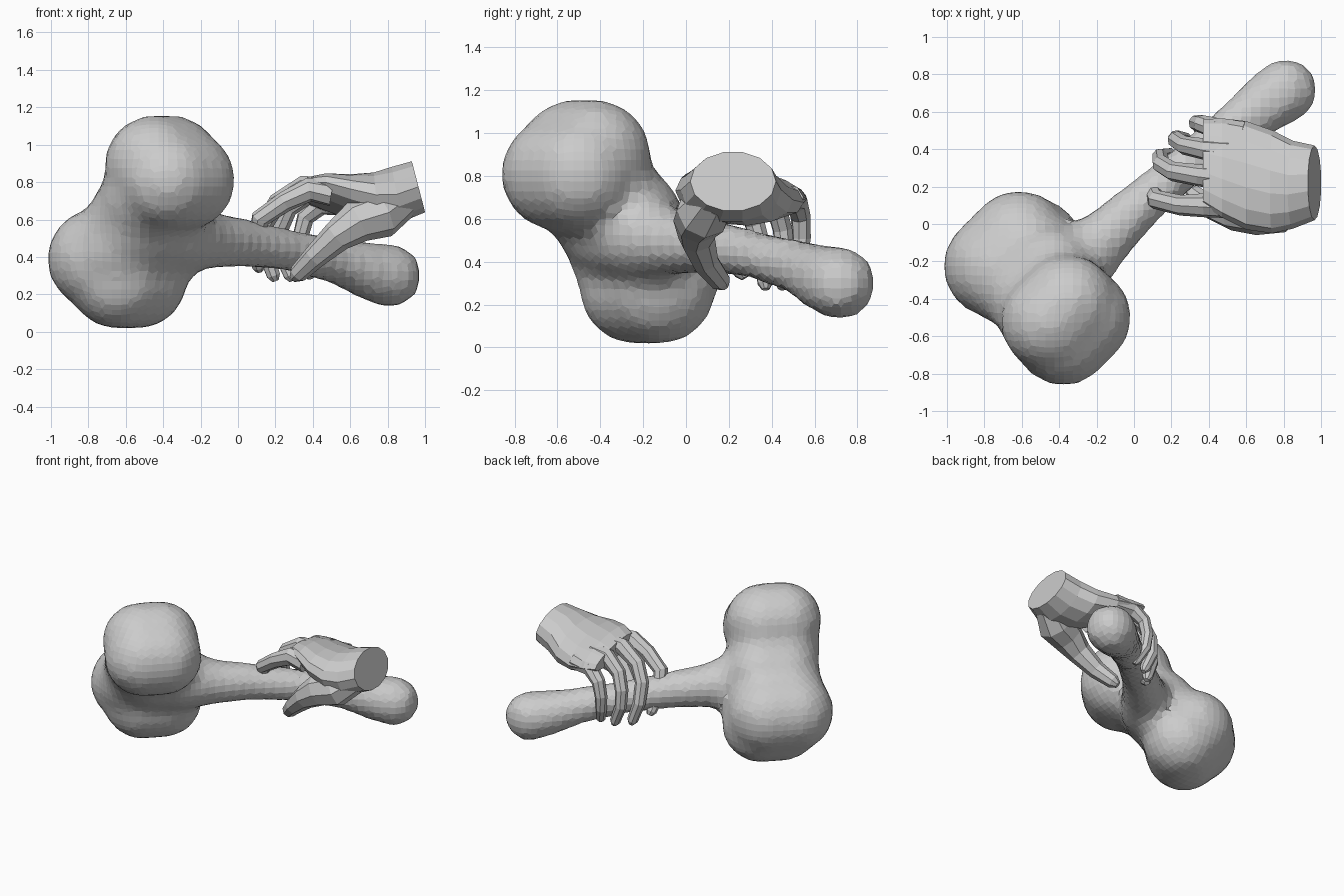
import bpy, bmesh, math
from mathutils import Vector, Matrix

if "Cube" in bpy.data.objects:
    bpy.data.objects.remove(bpy.data.objects["Cube"])


def finish(bm, name):
    bmesh.ops.recalc_face_normals(bm, faces=bm.faces)
    me = bpy.data.meshes.new(name)
    bm.to_mesh(me)
    bm.free()
    ob = bpy.data.objects.new(name, me)
    bpy.context.collection.objects.link(ob)
    return ob


def skin_rings(bm, rings):
    n = len(rings[0])
    for a, b in zip(rings, rings[1:]):
        for i in range(n):
            bm.faces.new((a[i], a[(i + 1) % n], b[(i + 1) % n], b[i]))
    bm.faces.new(rings[0])
    bm.faces.new(rings[-1])


def tube(name, pts, sides=8):
    """Faceted finger: rings along (x, y, z, radius), with a rounded tip."""
    bm = bmesh.new()
    p = [Vector(q[:3]) for q in pts]
    r = [q[3] for q in pts]
    d = (p[-1] - p[-2]).normalized()
    p.append(p[-1] + d * r[-1] * 0.8)
    r.append(r[-1] * 0.5)
    rings = []
    for i, c in enumerate(p):
        t = (p[min(i + 1, len(p) - 1)] - p[max(i - 1, 0)]).normalized()
        u = t.cross(Vector((0.3, 1, 0.2))).normalized()
        v = t.cross(u)
        rings.append([bm.verts.new(c + r[i] * (math.cos(a) * u + math.sin(a) * v))
                      for a in (2 * math.pi * k / sides for k in range(sides))])
    skin_rings(bm, rings)
    return finish(bm, name)


# bone: rounded-box lobes given as (s0, s1 along the shaft, t across, z, radius)
lobes = [(-.69, -.5, -.37, .39, .275), (-.62, -.47, -.29, .28, .27),
         (-.67, -.52, -.25, .46, .26), (-.66, -.5, -.13, .6, .25),
         (-.68, -.54, -.02, .72, .25),
         (-.69, -.55, .05, .895, .265), (-.69, -.55, .155, .81, .27)]
shaft = [(-.5, -.34, .56, .24), (-.33, -.23, .52, .21), (-.15, -.07, .49, .155),
         (.04, .11, .475, .13), (.3, .33, .43, .117), (.55, .53, .372, .13),
         (.7, .64, .325, .158), (.81, .715, .30, .175)]
balls = []
for s0, s1, t, z, r in lobes:
    for s in (s0, (s0 + s1) / 2, s1):
        balls.append(((s + t) * .7071, (s - t) * .7071, z, r))
for a, b in zip(shaft, shaft[1:]):
    balls += [tuple(a[k] + (b[k] - a[k]) * s / 6 for k in range(4)) for s in range(7)]
bm = bmesh.new()
for x, y, z, r in balls:
    bmesh.ops.create_icosphere(bm, subdivisions=3, radius=r,
                               matrix=Matrix.Translation((x, y, z)))
bone = finish(bm, "bone")
rm = bone.modifiers.new("fuse", 'REMESH')
rm.mode = 'VOXEL'
rm.voxel_size = 0.05
sm = bone.modifiers.new("soften", 'SMOOTH')
sm.factor = 0.5
sm.iterations = 5

# palm and wrist: ellipse sections (x, y, z, half width, half height, lean, roll)
sections = [(.965, .22, .775, .2, .14, -.26, 0), (.85, .21, .735, .235, .15, -.2, 0),
            (.74, .225, .71, .275, .14, -.1, -.08), (.6, .26, .72, .29, .115, 0, -.15),
            (.47, .3, .745, .265, .088, 0, -.2), (.37, .33, .755, .23, .055, 0, -.2)]
bm = bmesh.new()
rings = []
for x, y, z, w, h, lean, roll in sections:
    ring = []
    for k in range(14):
        a = 2 * math.pi * k / 14
        dy, dz = w * math.cos(a), h * math.sin(a)
        dz += dy * roll
        ring.append(bm.verts.new((x + dz * lean, y + dy, z + dz)))
    rings.append(ring)
skin_rings(bm, rings)
finish(bm, "palm")

# fingers curling over the shaft, thumb opposing
fingers = {
    "index_finger": [(.5, .1, .74, .07), (.38, .1, .76, .065), (.25, .1, .695, .055),
                     (.12, .13, .605, .052), (.09, .2, .45, .045), (.11, .26, .35, .038)],
    "middle_finger": [(.48, .25, .76, .07), (.35, .26, .775, .06), (.21, .28, .69, .052),
                      (.145, .32, .58, .049), (.14, .36, .44, .044), (.19, .37, .3, .038)],
    "ring_finger": [(.5, .39, .74, .07), (.38, .4, .745, .058), (.27, .42, .66, .05),
                    (.225, .45, .55, .047), (.225, .46, .43, .042), (.28, .45, .3, .037)],
    "little_finger": [(.58, .48, .69, .07), (.44, .51, .68, .058), (.36, .535, .61, .048),
                      (.335, .54, .51, .044), (.34, .53, .41, .039), (.38, .48, .31, .034)],
    "thumb": [(.88, .14, .7, .1), (.77, .08, .63, .13), (.64, .055, .59, .115),
              (.53, .05, .51, .085), (.41, .09, .4, .064), (.32, .16, .31, .05)],
}
for name, pts in fingers.items():
    tube(name, pts)
